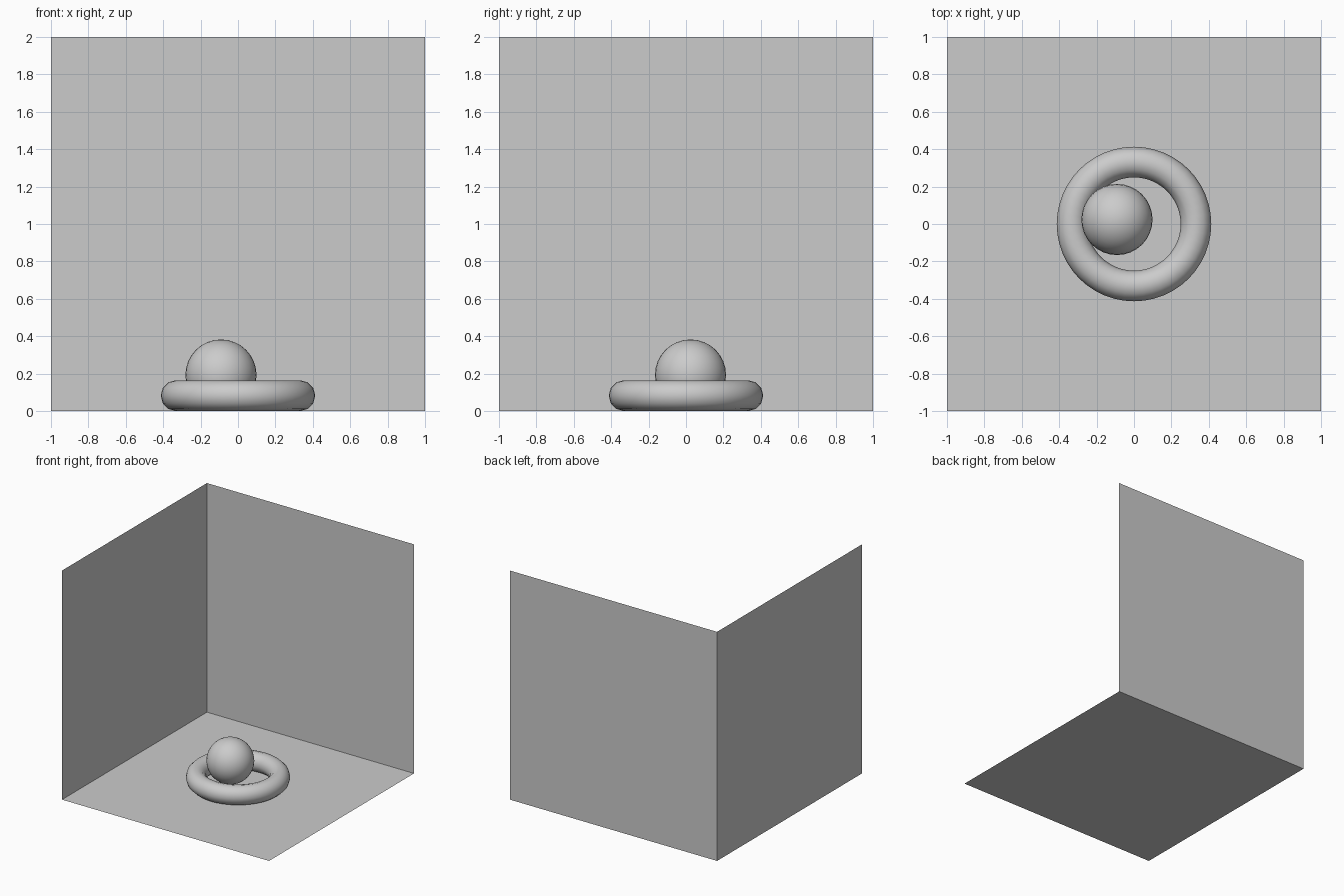
import bpy
from math import pi

if "Cube" in bpy.data.objects:
    bpy.data.objects.remove(bpy.data.objects["Cube"])


def panel(name, location, rotation):
    """Thin 2 x 2 sheet of the open room."""
    bpy.ops.mesh.primitive_plane_add(size=2, location=location, rotation=rotation)
    bpy.context.object.name = name


# Room: floor, back wall and left wall, facing inwards
panel("floor", (0, 0, 0), (0, 0, 0))
panel("back_wall", (0, 1, 1), (pi / 2, 0, 0))
panel("left_wall", (-1, 0, 1), (0, pi / 2, 0))

# Ring lying on the floor
bpy.ops.mesh.primitive_torus_add(major_radius=0.331, minor_radius=0.082,
                                 major_segments=48, minor_segments=12,
                                 location=(0, 0, 0.083))
bpy.context.object.name = "ring"
bpy.ops.object.shade_smooth()

# Ball resting inside the ring
bpy.ops.mesh.primitive_uv_sphere_add(segments=32, ring_count=16, radius=0.19,
                                     location=(-0.091, 0.024, 0.193))
bpy.context.object.name = "ball"
bpy.ops.object.shade_smooth()
